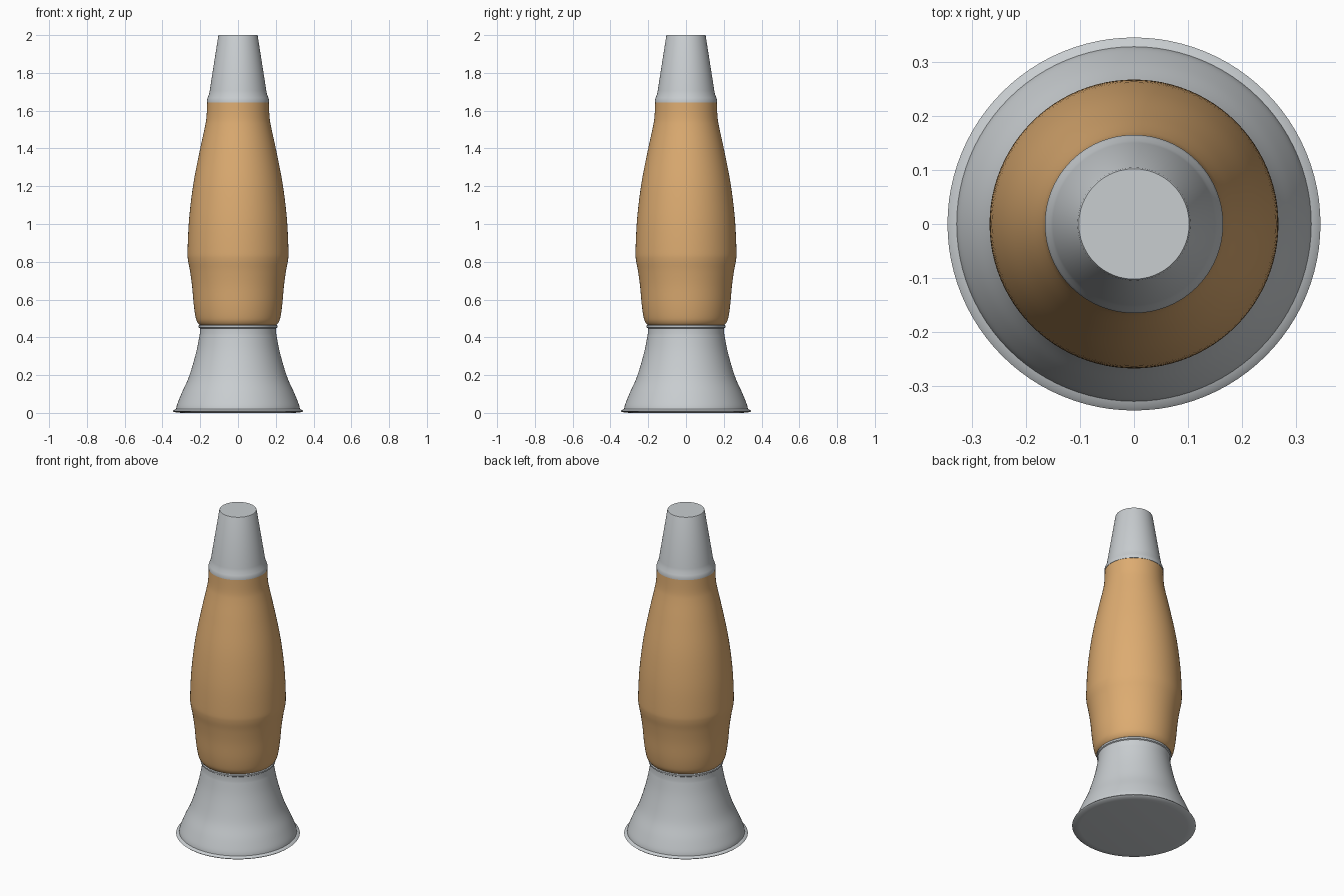
import bpy, bmesh, math
from mathutils import Vector

if "Cube" in bpy.data.objects:
    bpy.data.objects.remove(bpy.data.objects["Cube"])

SEGMENTS = 96


def material(name, rgb):
    m = bpy.data.materials.new(name)
    m.diffuse_color = (*rgb, 1)
    m.use_nodes = True
    m.node_tree.nodes["Principled BSDF"].inputs["Base Color"].default_value = m.diffuse_color
    return m


def smooth_curve(pts, steps=5):
    """Catmull-Rom curve through (radius, height) points."""
    p = [Vector(q) for q in [pts[0]] + pts + [pts[-1]]]
    out = []
    for a, b, c, d in zip(p, p[1:], p[2:], p[3:]):
        for i in range(steps):
            t = i / steps
            out.append(0.5 * (2 * b + (c - a) * t + (2 * a - 5 * b + 4 * c - d) * t * t
                              + (3 * b - a - 3 * c + d) * t ** 3))
    return [tuple(v) for v in out] + [pts[-1]]


def lathe(name, profile, mat):
    """Revolve a profile around z and close both ends with discs."""
    bm = bmesh.new()
    rings = [[bm.verts.new((r * math.cos(2 * math.pi * i / SEGMENTS),
                            r * math.sin(2 * math.pi * i / SEGMENTS), z))
              for i in range(SEGMENTS)] for r, z in profile]
    for low, high in zip(rings, rings[1:]):
        for i in range(SEGMENTS):
            j = (i + 1) % SEGMENTS
            bm.faces.new((low[i], low[j], high[j], high[i]))
    bm.faces.new(rings[0][::-1])
    bm.faces.new(rings[-1])
    mesh = bpy.data.meshes.new(name)
    bm.to_mesh(mesh)
    bm.free()
    mesh.materials.append(mat)
    ob = bpy.data.objects.new(name, mesh)
    bpy.context.collection.objects.link(ob)
    bpy.context.view_layer.objects.active = ob
    ob.select_set(True)
    bpy.ops.object.shade_smooth_by_angle(angle=math.radians(35))
    ob.select_set(False)
    return ob


metal = material("brushed_silver", (0.58, 0.61, 0.63))
amber = material("amber_glass", (0.72, 0.41, 0.165))

# Flared base with a thin foot rim and a rolled lip under the glass
flare = smooth_curve([(0.328, 0.02), (0.322, 0.045), (0.298, 0.105), (0.264, 0.18),
                      (0.238, 0.26), (0.217, 0.34), (0.202, 0.42)])
lathe("base", [(0.30, 0.0), (0.338, 0.004), (0.345, 0.010), (0.338, 0.016)] + flare
      + [(0.202, 0.448), (0.208, 0.452), (0.209, 0.462), (0.204, 0.467)], metal)

# Glass bottle
lathe("glass_bottle", smooth_curve([
    (0.200, 0.462), (0.214, 0.478), (0.224, 0.505), (0.234, 0.57), (0.243, 0.67),
    (0.254, 0.75), (0.265, 0.81), (0.267, 0.86), (0.261, 1.0), (0.248, 1.13),
    (0.230, 1.25), (0.200, 1.40), (0.176, 1.51), (0.167, 1.565), (0.163, 1.645)]), amber)

# Tapered cap with a slightly flared skirt
lathe("cap", [(0.165, 1.642), (0.165, 1.655), (0.161, 1.668), (0.154, 1.685),
              (0.150, 1.705), (0.1045, 1.995), (0.102, 2.0)], metal)
